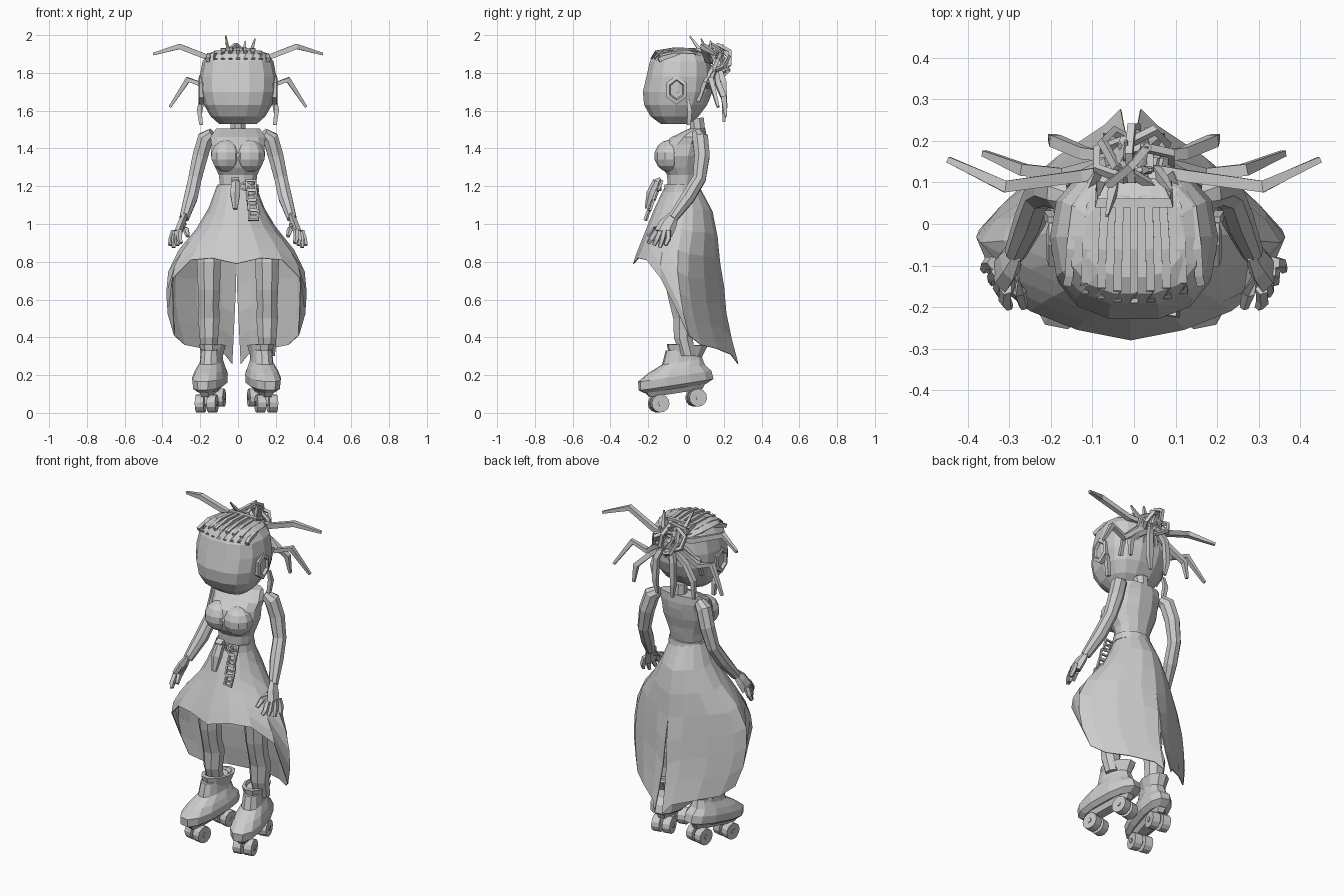
import bpy, bmesh, math, random
from mathutils import Vector

random.seed(4)
if "Cube" in bpy.data.objects:
    bpy.data.objects.remove(bpy.data.objects["Cube"])

grey = bpy.data.materials.new("plain_grey")
grey.use_nodes = True
COLOUR = (0.6, 0.6, 0.6, 1)
grey.diffuse_color = COLOUR
grey.node_tree.nodes["Principled BSDF"].inputs["Base Color"].default_value = COLOUR
SIDES = ((1, "left"), (-1, "right"))


def finish(name, bm):
    bmesh.ops.remove_doubles(bm, verts=bm.verts, dist=0.0005)
    bmesh.ops.recalc_face_normals(bm, faces=bm.faces)
    mesh = bpy.data.meshes.new(name)
    bm.to_mesh(mesh)
    bm.free()
    mesh.materials.append(grey)
    obj = bpy.data.objects.new(name, mesh)
    bpy.context.collection.objects.link(obj)
    return obj


def skin(name, rings, closed_path=False):
    """Bridge a list of equal rings of points and cap the ends."""
    bm = bmesh.new()
    loops = [[bm.verts.new(p) for p in ring] for ring in rings]
    n = len(loops[0])
    pairs = list(zip(loops, loops[1:]))
    if closed_path:
        pairs.append((loops[-1], loops[0]))
    else:
        bm.faces.new(loops[0])
        bm.faces.new(loops[-1])
    for a, b in pairs:
        for i in range(n):
            j = (i + 1) % n
            bm.faces.new((a[i], a[j], b[j], b[i]))
    return finish(name, bm)


def curve(v, power):
    return math.copysign(abs(v) ** (2 / power), v)


def loft(name, sections, n=12, power=2.0, cx=0):
    """Stack oval sections given as (z, centre y, half width, half depth)."""
    turns = [math.tau * (i + 0.5) / n for i in range(n)]
    return skin(name, [[(cx + rx * curve(math.sin(t), power), cy - ry * curve(math.cos(t), power), z)
                        for t in turns] for z, cy, rx, ry in sections])


def tube(name, points, radii, n=4, flat=1.0, s=1, closed=False):
    """Sweep a small polygon along a path; flat squashes it sideways."""
    pts = [Vector((p[0] * s, p[1], p[2])) for p in points]
    if not isinstance(radii, (list, tuple)):
        radii = [radii] * len(pts)
    rings = []
    for i, p in enumerate(pts):
        if closed:
            d = pts[(i + 1) % len(pts)] - pts[i - 1]
        else:
            d = pts[min(i + 1, len(pts) - 1)] - pts[max(i - 1, 0)]
        d.normalize()
        up = Vector((0, 1, 0)) if abs(d.y) < 0.85 else Vector((0, 0, 1))
        u = d.cross(up).normalized()
        v = d.cross(u)
        turns = [math.tau * (k + 0.5) / n for k in range(n)]
        rings.append([p + radii[i] * (u * math.cos(t) * flat + v * math.sin(t)) for t in turns])
    return skin(name, rings, closed)


def hoop(name, centre, rx, rz, r, tilt=0, turn=0, n=6):
    """Closed link standing upright, tilted about x and turned about z."""
    ring = [(rx * math.cos(t), 0, rz * math.sin(t)) for t in
            [math.tau * (i + 0.5) / n for i in range(n)]]
    obj = tube(name, ring, r, closed=True)
    obj.location = centre
    obj.rotation_euler = (tilt, 0, turn)
    return obj


# Head, neck and torso
loft("head", [(1.53, -.06, .1, .075), (1.57, -.06, .145, .13), (1.63, -.055, .18, .17),
              (1.7, -.045, .198, .187), (1.78, -.035, .203, .178), (1.86, -.03, .188, .165),
              (1.9, -.03, .16, .14), (1.918, -.03, .12, .1)], n=14, power=2.5)
tube("neck", [(0, .065, 1.47), (0, .055, 1.56)], .042, n=8)
loft("torso", [(1.16, -.02, .1, .085), (1.2, -.02, .098, .08), (1.26, -.015, .105, .088),
               (1.3, -.025, .125, .105), (1.36, -.025, .147, .122), (1.42, -.01, .145, .118),
               (1.46, .015, .15, .095), (1.505, .06, .12, .045)], n=12, power=2.2)
loft("waistband", [(1.17, -.02, .112, .1), (1.21, -.02, .108, .095)], n=14)
for s, side in SIDES:
    bm = bmesh.new()
    bmesh.ops.create_uvsphere(bm, u_segments=10, v_segments=7, radius=1)
    bust = finish(side + "_bust", bm)
    bust.scale = (.084, .08, .085)
    bust.location = (.062 * s, -.088, 1.36)

# Skirt: short in front, long at the sides and back, split behind
PROFILE = [(1.2, .105, -.11, .07), (1.1, .14, -.16, .13), (1, .19, -.2, .162), (.9, .28, -.24, .17),
           (.8, .35, -.28, .18), (.7, .372, -.28, .2), (.55, .372, -.25, .21),
           (.42, .335, -.21, .235), (.25, .27, -.14, .28)]
HEMS = (.79, .82, .81, .71, .41, .36, .34, .31, .26)


def profile_at(z):
    for a, b in zip(PROFILE, PROFILE[1:]):
        if z >= b[0]:
            f = (a[0] - z) / (a[0] - b[0])
            return [p + (q - p) * f for p, q in zip(a, b)][1:]


bm = bmesh.new()
ROWS = 7
grid = []
for c in range(-8, 9):
    t = math.pi * c / 8
    column = []
    for r in range(ROWS + 1):
        z = 1.2 + (HEMS[abs(c)] - 1.2) * r / ROWS
        half, front, back = profile_at(z)
        # The rear half tapers toward the split in a blunt point
        power = 2 if abs(c) <= 4 else 2 - .75 * min(1, (1.2 - z) * 2)
        x = half * curve(math.sin(t), power)
        if abs(c) == 8:
            x = math.copysign(max(0, .75 - z) * .05, c)
        y = (front + back) / 2 - (back - front) / 2 * curve(math.cos(t), power)
        column.append(bm.verts.new((x - .008, y, z)))
    grid.append(column)
for a, b in zip(grid, grid[1:]):
    for r in range(ROWS):
        bm.faces.new((a[r], a[r + 1], b[r + 1], b[r]))
skirt = finish("skirt", bm)
cloth = skirt.modifiers.new("cloth", "SOLIDIFY")
cloth.thickness = .005

# Arms, hands and legs
for s, side in SIDES:
    tube(side + "_arm", [(.135, .06, 1.48), (.172, .075, 1.455), (.2, .085, 1.36), (.228, .07, 1.24),
                         (.25, .01, 1.14), (.285, -.07, 1.03)],
         [.03, .045, .044, .038, .039, .027], n=8, s=s)
    tube(side + "_palm", [(.282, -.065, 1.045), (.3, -.095, 1), (.318, -.12, .95)],
         [.028, .047, .05], n=6, flat=.5, s=s)
    for k in range(4):
        x, y = .3 + .02 * k, -.195 + .03 * k
        tube(side + "_finger", [(x * .5 + .158, y * .7 - .02, .965), (x * .7 + .1, y + .01, .92),
                                (x, y - .005, .875 + .012 * abs(k - 2))], [.016, .016, .011], n=5, s=s)
    tube(side + "_thumb", [(.29, -.1, 1), (.275, -.165, .97), (.265, -.2, .935)],
         [.02, .017, .011], n=5, s=s)
    loft(side + "_leg", [(.3, .01, .045, .045), (.4, -.015, .053, .053), (.5, -.01, .062, .062),
                         (.57, -.03, .058, .06), (.65, -.045, .063, .063), (.8, -.05, .068, .072),
                         (.9, -.03, .06, .07)], n=8, cx=.154 * s)

# Roller boots: each part shares one tilted, splayed pivot
for s, side in SIDES:
    parts = [loft(side + "_boot", [(.065, .1, .055, .17), (.085, .108, .082, .205), (.13, .108, .086, .2),
                                   (.165, .122, .075, .155), (.2, .16, .058, .11), (.27, .168, .052, .088)],
                  n=12, power=2.4),
             loft(side + "_sole_plate", [(.04, .1, .03, .15), (.07, .1, .05, .17)], n=8, power=3)]
    cuff = loft(side + "_cuff", [(.245, .135, .054, .085), (.315, .142, .072, .112), (.317, .142, .058, .085),
                                 (.28, .14, .05, .06)], n=10)
    for end, y in (("front", 0), ("rear", .205)):
        for x in (-.032, .032):
            parts.append(tube(side + "_" + end + "_wheel", [(x - .023, y, 0), (x + .023, y, 0)], .048, n=12))
        parts.append(tube(side + "_" + end + "_axle", [(-.06, y, 0), (.06, y, 0)], .014, n=6))
        parts.append(tube(side + "_" + end + "_truck", [(0, y, 0), (0, y + .01, .07)], .022))
    for part in parts + [cuff]:
        part.location = (.158 * s - .008, -.145, .05)
        part.rotation_euler = (-.04 if part == cuff else .15, 0, .2 * s)

# Ears with recessed centre, and hanging earrings
for s, side in SIDES:
    rings = []
    for x, size in ((.16, 1), (.205, 1), (.21, .7), (.195, .6)):
        rings.append([(x * s, -.05 + .06 * size * math.cos(t), 1.71 + .078 * size * math.sin(t))
                      for t in [math.tau * (i + .5) / 6 for i in range(6)]])
    skin(side + "_ear", rings)
    tube(side + "_earring", [(.2, .01, 1.66), (.205, .02, 1.6), (.195, .015, 1.525)], [.01, .017, .014], s=s)

# Hair ridges swept over the crown and down the back
for k in range(-4, 5):
    x = k * .039
    drop, inset = .0018 * k * k, .0022 * k * k
    tube("crown_ridge", [(x * 1.03, inset - .18, 1.868), (x, inset - .158, 1.908 - drop),
                         (x * .98, -.06, 1.924 - drop), (x * .9, .04, 1.92 - drop), (x * .55, .12, 1.88)],
         .016, flat=.9)
    tube("nape_ridge", [(x * .95, .11 - abs(x) * .3, 1.65), (x, .148 - abs(x) * .3, 1.75),
                        (x * .4, .15, 1.84)], .014)

# Tangled bun of hoops
for k in range(8):
    turn = k * math.tau / 8
    hoop("bun_hoop", (.025 * math.cos(turn), .155 + .015 * math.sin(turn), 1.84 + .02 * (k % 3)),
         .074, .07, .013, tilt=random.uniform(-.8, .8), turn=turn)
tube("bun_band", [(-.08, .1, 1.91), (-.09, .05, 1.92), (.09, .05, 1.92), (.08, .1, 1.91)], .016)

# Loose locks: mirrored bent pairs, then upright tips
LOCKS = {"upper": [(.05, .13, 1.86), (.13, .115, 1.87), (.31, .09, 1.94), (.447, .155, 1.9)],
         "middle": [(.06, .15, 1.82), (.17, .12, 1.73), (.265, .13, 1.765), (.36, .17, 1.62)],
         "lower": [(.04, .16, 1.8), (.12, .17, 1.74), (.19, .2, 1.67), (.2, .21, 1.57)],
         "back": [(.02, .17, 1.84), (.055, .2, 1.75), (.06, .205, 1.62), (.05, .2, 1.54)]}
for s, side in SIDES:
    for place, path in LOCKS.items():
        tube(side + "_" + place + "_lock", path, [.018, .02, .02, .01], s=s)
for x, y, z in ((-.065, .02, 1.995), (.09, .08, 1.98), (.04, .13, 1.97), (-.02, .2, 1.95), (.03, .23, 1.81)):
    tube("short_lock", [(x * .6, .13, 1.87), (x * .8, (y + .13) / 2, 1.92), (x, y, z)], [.014, .014, .005])

# Belt charms: a pouch clip and a chain of plain links
tube("clip_loop", [(-.015, -.13, 1.23), (-.015, -.165, 1.215)], .028)
tube("clip_body", [(-.012, -.15, 1.225), (-.015, -.18, 1.16), (-.015, -.205, 1.08)], [.026, .03, .014], n=6)
hoop("belt_ring", (.035, -.135, 1.2), .028, .02, .007)
for k in range(4):
    hoop("chain_link", (.068 + .005 * k, -.14 - .022 * k, 1.205 - .053 * k), .034, .035, .009,
         tilt=-.35, turn=.15 * (-1) ** k, n=4)
    tube("link_bar", [(.05 + .005 * k, -.142 - .022 * k, 1.205 - .053 * k),
                      (.09 + .005 * k, -.142 - .022 * k, 1.205 - .053 * k)], .007)
